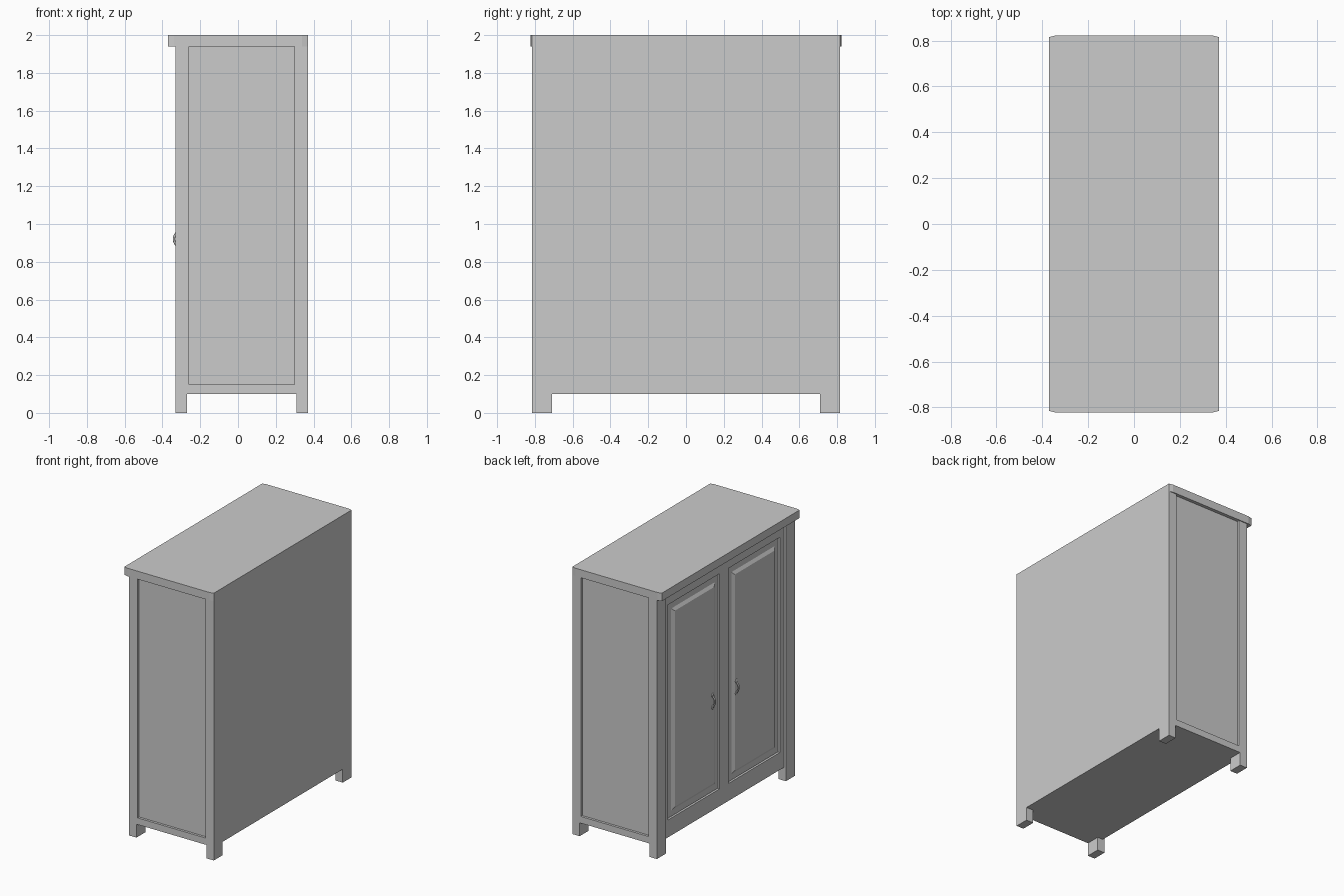
import bpy
import bmesh
from mathutils import Vector

cube = bpy.data.objects.get("Cube")
if cube:
    bpy.data.objects.remove(cube, do_unlink=True)

grey = bpy.data.materials.new("plain grey")
grey.use_nodes = True
grey.diffuse_color = (0.6, 0.6, 0.6, 1)
grey.node_tree.nodes["Principled BSDF"].inputs["Base Color"].default_value = (0.6, 0.6, 0.6, 1)


def add_object(name, data):
    obj = bpy.data.objects.new(name, data)
    data.materials.append(grey)
    bpy.context.collection.objects.link(obj)
    return obj


def mesh_object(name, bm):
    bmesh.ops.recalc_face_normals(bm, faces=bm.faces)
    mesh = bpy.data.meshes.new(name)
    bm.to_mesh(mesh)
    bm.free()
    return add_object(name, mesh)


def box(name, x, y, z):
    """Box between pairs of limits."""
    bm = bmesh.new()
    bmesh.ops.create_cube(bm, size=1)
    for v in bm.verts:
        v.co = Vector([(a + b) / 2 + c * abs(b - a) for c, (a, b) in zip(v.co, (x, y, z))])
    return mesh_object(name, bm)


def extrude(name, outline, axis, start, end):
    """Flat outline pushed along one axis; its points use the other two axes."""
    bm = bmesh.new()
    verts = []
    for p in outline:
        co = list(p)
        co.insert(axis, start)
        verts.append(bm.verts.new(co))
    face = bm.faces.new(verts)
    new = bmesh.ops.extrude_face_region(bm, geom=[face])["geom"]
    for v in new:
        if isinstance(v, bmesh.types.BMVert):
            v.co[axis] = end
    return mesh_object(name, bm)


FRONT, BACK = -0.33, 0.37
SIDE, TOP, RAIL = 0.815, 1.94, 0.10
LEG = 0.71           # inner edge of the legs
FRAME = -0.315       # face of the door frame
DOOR = -0.305        # face of the doors

# Carcass behind the frames
box("carcass", (-0.295, 0.36), (-0.797, 0.797), (RAIL, TOP))

# Back board with its two feet
extrude("back_board", [(-SIDE, 0), (-LEG, 0), (-LEG, RAIL), (LEG, RAIL), (LEG, 0),
                       (SIDE, 0), (SIDE, TOP), (-SIDE, TOP)], 0, 0.355, BACK)

# Overhanging top with softly angled ends
extrude("top_board", [(-0.37, -0.815), (-0.34, -0.822), (0.34, -0.822), (0.37, -0.815),
                      (0.37, 0.815), (0.34, 0.822), (-0.34, 0.822), (-0.37, 0.815)], 2, TOP, 2.0)

side_outline = [(FRONT, 0), (-0.27, 0), (-0.27, RAIL), (0.31, RAIL), (0.31, 0), (BACK, 0),
                (BACK, TOP), (0.30, TOP), (0.30, 0.15), (-0.26, 0.15), (-0.26, TOP), (FRONT, TOP)]

# Rails and middle stile around the doors
box("bottom_rail", (FRAME, -0.29), (-LEG, LEG), (RAIL, 0.23))
box("top_rail", (FRAME, -0.29), (-LEG, LEG), (1.84, TOP))
box("middle_stile", (FRAME, -0.29), (-0.053, 0.053), (0.23, 1.84))

for s, label in ((-1, "first"), (1, "second")):
    # Side frame around a recessed panel
    extrude(label + "_side_frame", side_outline, 1, s * 0.797, s * SIDE)

    # Corner posts and feet
    box(label + "_door_post", (FRONT, -0.27), (s * LEG, s * 0.797), (0, TOP))
    box(label + "_rear_foot", (0.31, 0.355), (s * LEG, s * 0.797), (0, RAIL))
    box(label + "_outer_stile", (FRAME, -0.29), (s * 0.66, s * LEG), (0.23, 1.84))

    # Door with a raised, bevelled panel
    box(label + "_door", (DOOR, -0.29), (s * 0.058, s * 0.655), (0.235, 1.835))
    panel = box(label + "_door_panel", (-0.319, DOOR), (s * 0.10, s * 0.61), (0.28, 1.79))
    mid = Vector((0, s * 0.355, 1.035))
    for v in panel.data.vertices:
        if v.co.x < -0.31:
            v.co.y -= 0.022 if v.co.y > mid.y else -0.022
            v.co.z -= 0.022 if v.co.z > mid.z else -0.022

    # Bowed pull handle with flattened end plates
    curve = bpy.data.curves.new(label + "_handle", "CURVE")
    curve.dimensions = "3D"
    curve.bevel_depth = 0.006
    curve.bevel_resolution = 2
    curve.resolution_u = 8
    curve.use_fill_caps = True
    spline = curve.splines.new("BEZIER")
    spline.bezier_points.add(2)
    for point, (x, z) in zip(spline.bezier_points, ((-0.32, 0.875), (-0.339, 0.92), (-0.32, 0.965))):
        point.co = (x, s * 0.14, z)
        point.handle_left_type = point.handle_right_type = "AUTO"
    add_object(label + "_handle", curve)
    for z, end in ((0.875, "lower"), (0.965, "upper")):
        bm = bmesh.new()
        bmesh.ops.create_uvsphere(bm, u_segments=12, v_segments=8, radius=1)
        for v in bm.verts:
            v.co = Vector((-0.319 + v.co.x * 0.006, s * 0.14 + v.co.y * 0.014, z + v.co.z * 0.016))
        for f in bm.faces:
            f.smooth = True
        mesh_object(label + "_handle_" + end + "_plate", bm)
